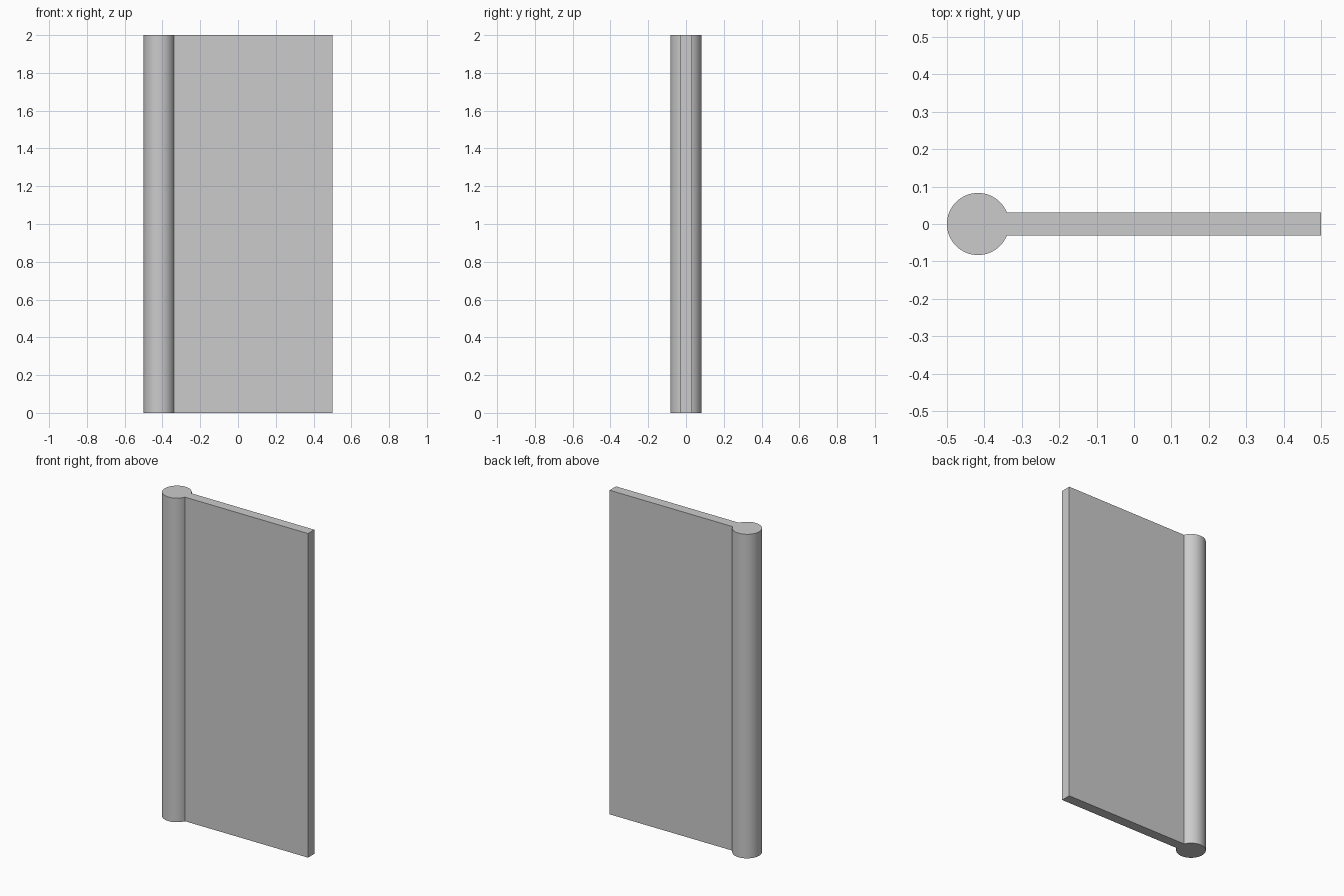
import bpy, bmesh, math

if "Cube" in bpy.data.objects:
    bpy.data.objects.remove(bpy.data.objects["Cube"])

HEIGHT = 2.0
RADIUS = 0.083          # round post along the left edge
HALF_T = 0.031          # half thickness of the flat panel
CX = -0.5 + RADIUS
SEGMENTS = 64

# Keyhole outline: round post arc running into the flat panel
start = math.asin(HALF_T / RADIUS)
sweep = 2 * math.pi - 2 * start
outline = [(CX + RADIUS * math.cos(start + sweep * i / SEGMENTS),
            RADIUS * math.sin(start + sweep * i / SEGMENTS))
           for i in range(SEGMENTS + 1)]
outline += [(0.5, -HALF_T), (0.5, HALF_T)]

# Extrude the outline upward into one solid
bm = bmesh.new()
base = bm.faces.new([bm.verts.new((x, y, 0)) for x, y in outline])
top = bmesh.ops.extrude_face_region(bm, geom=[base], use_keep_orig=True)
bmesh.ops.translate(bm, vec=(0, 0, HEIGHT),
                    verts=[g for g in top["geom"] if isinstance(g, bmesh.types.BMVert)])
bmesh.ops.recalc_face_normals(bm, faces=bm.faces)

mesh = bpy.data.meshes.new("panel_with_round_post")
bm.to_mesh(mesh)
bm.free()
panel = bpy.data.objects.new("panel_with_round_post", mesh)
bpy.context.collection.objects.link(panel)

# Smooth the post while keeping the panel edges sharp
bpy.context.view_layer.objects.active = panel
panel.select_set(True)
bpy.ops.object.shade_smooth_by_angle(angle=math.radians(30))
